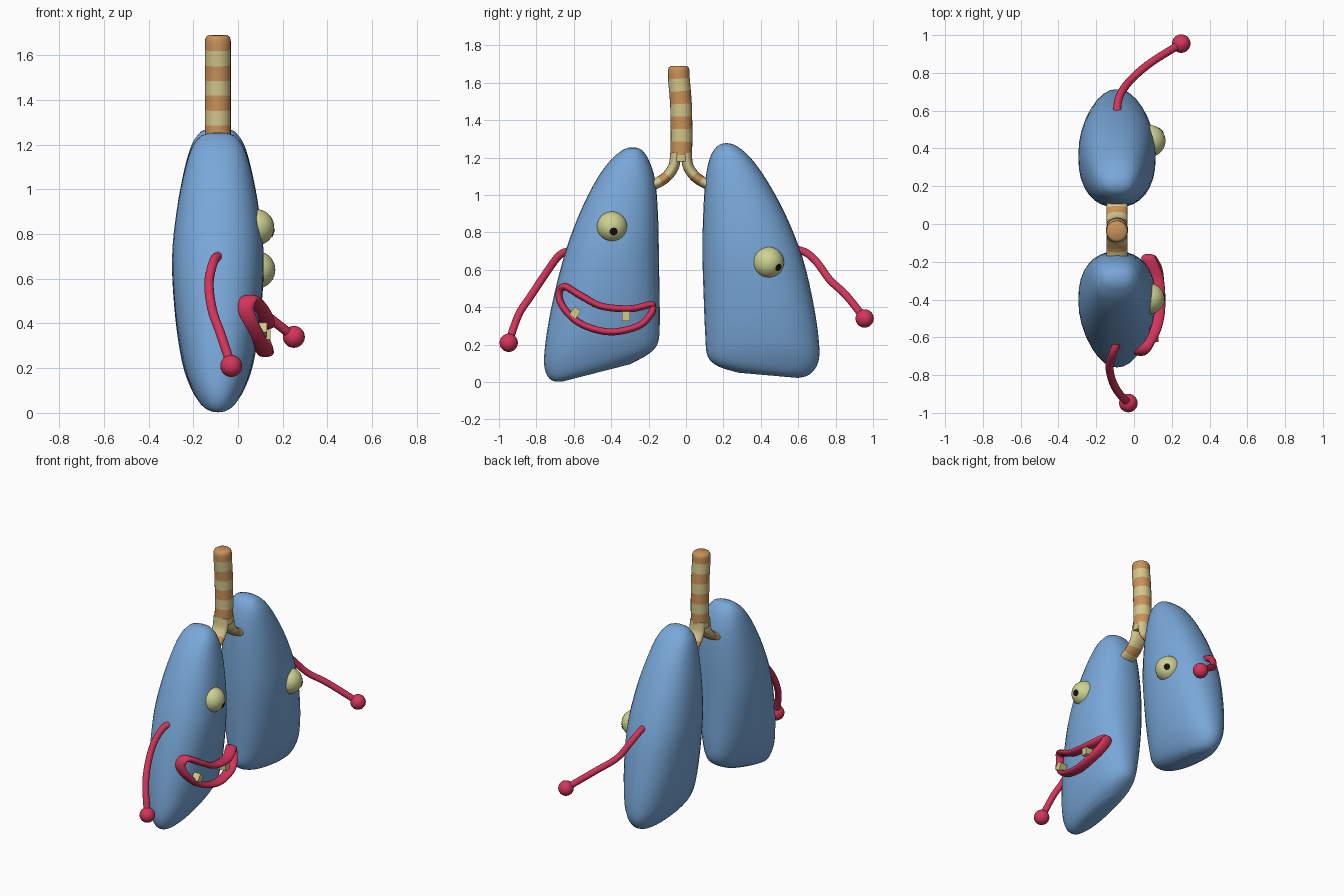
import bpy, bmesh, math
from mathutils import Vector, Matrix

if "Cube" in bpy.data.objects:
    bpy.data.objects.remove(bpy.data.objects["Cube"])

CX = -0.09  # shared centre of the lungs and windpipe in x


def mat(name, rgb):
    m = bpy.data.materials.new(name)
    m.diffuse_color = (*rgb, 1)
    m.use_nodes = True
    m.node_tree.nodes["Principled BSDF"].inputs["Base Color"].default_value = m.diffuse_color
    return m


BLUE = mat("lung blue", (0.19, 0.39, 0.69))
RED = mat("crimson", (0.66, 0.035, 0.105))
EYE = mat("pale yellow green", (0.62, 0.65, 0.29))
CREAM = mat("cream", (0.65, 0.56, 0.26))
BROWN = mat("tan brown", (0.58, 0.29, 0.10))
TOOTH = mat("tooth yellow", (0.66, 0.60, 0.25))
BLACK = mat("black", (0.006, 0.006, 0.006))


def finish(name, bm, mats, angle=50):
    bmesh.ops.recalc_face_normals(bm, faces=bm.faces)
    me = bpy.data.meshes.new(name)
    bm.to_mesh(me)
    bm.free()
    for m in mats:
        me.materials.append(m)
    ob = bpy.data.objects.new(name, me)
    bpy.context.collection.objects.link(ob)
    bpy.ops.object.select_all(action='DESELECT')
    ob.select_set(True)
    bpy.context.view_layer.objects.active = ob
    bpy.ops.object.shade_smooth_by_angle(angle=math.radians(angle))
    return ob


def spline(pts, n, closed=False):
    """Catmull-Rom points, n steps per span."""
    pts = [Vector(p) for p in pts]
    k = len(pts)
    at = (lambda i: pts[i % k]) if closed else (lambda i: pts[min(max(i, 0), k - 1)])
    out = []
    for i in range(k if closed else k - 1):
        a, b, c, d = (at(i + j) for j in (-1, 0, 1, 2))
        for s in range(n):
            t = s / n
            out.append(0.5 * (2 * b + (c - a) * t + (2 * a - 5 * b + 4 * c - d) * t * t
                              + (3 * b - a - 3 * c + d) * t ** 3))
    if not closed:
        out.append(pts[-1])
    return out


def skin(bm, rings, closed=False):
    """Quads between successive rings, returning one face list per span."""
    vs = [[bm.verts.new(p) for p in r] for r in rings]
    n, spans = len(vs[0]), []
    for i in range(len(vs) if closed else len(vs) - 1):
        a, b = vs[i], vs[(i + 1) % len(vs)]
        spans.append([bm.faces.new((a[j], a[(j + 1) % n], b[(j + 1) % n], b[j]))
                      for j in range(n)])
    if not closed:
        spans[0].append(bm.faces.new(vs[0]))
        spans[-1].append(bm.faces.new(vs[-1]))
    return spans


def tube(name, pts, rx, rn, mats, steps=6, closed=False, sides=16, band=None, scale=None):
    """Elliptical tube: rx across x, rn across the path normal."""
    path = spline(pts, steps, closed)
    k, rings = len(path), []
    for i, p in enumerate(path):
        if closed:
            t = path[(i + 1) % k] - path[i - 1]
        else:
            t = path[min(i + 1, k - 1)] - path[max(i - 1, 0)]
        t.normalize()
        u = (Vector((1, 0, 0)) - t * t.x).normalized()
        w = t.cross(u)
        s = scale(i, k) if scale else 1
        rings.append([p + s * (u * rx * math.cos(a) + w * rn * math.sin(a))
                      for a in (math.tau * j / sides for j in range(sides))])
    bm = bmesh.new()
    for i, faces in enumerate(skin(bm, rings, closed)):
        for f in faces:
            f.material_index = band(i // steps) if band else 0
    return finish(name, bm, mats)


def ball(name, centre, r, m):
    bm = bmesh.new()
    bmesh.ops.create_uvsphere(bm, u_segments=28, v_segments=18, radius=r,
                              matrix=Matrix.Translation(centre))
    return finish(name, bm, [m])


# Lungs: slanted rounded rings of (outer y, z, inner y, z, half depth)
def lung(name, rows, tip):
    rings = []
    rows = spline([Vector(r) for r in rows], 4)
    for yo, zo, yi, zi, h in rows:
        ring = []
        for j in range(32):
            a = math.tau * j / 32
            c, s = (math.copysign(abs(v) ** 0.88, v) for v in (math.cos(a), math.sin(a)))
            ring.append(Vector((CX + h * s, (yo + yi) / 2 + (yo - yi) / 2 * c,
                                (zo + zi) / 2 + (zo - zi) / 2 * c)))
        rings.append(ring)
    top = Vector((CX, *tip))
    last = rings[-1]
    rings += [[p.lerp(top, f) + Vector((0, 0, g)) for p in last]
              for f, g in ((0.45, 0.005), (0.9, 0.001))]
    bm = bmesh.new()
    skin(bm, rings)
    return finish(name, bm, [BLUE], 75)


lung("left_lung", [
    (-.66, .003, -.30, .095, .05), (-.72, .01, -.20, .15, .09),
    (-.755, .07, -.15, .21, .125), (-.755, .18, -.14, .32, .16),
    (-.72, .40, -.142, .48, .19), (-.65, .68, -.145, .70, .205),
    (-.57, .90, -.15, .90, .185), (-.48, 1.08, -.165, 1.08, .15),
    (-.40, 1.19, -.20, 1.19, .115), (-.34, 1.24, -.235, 1.24, .075)], (-.285, 1.255))
lung("right_lung", [
    (.60, .022, .28, .05, .05), (.66, .04, .17, .085, .09),
    (.705, .10, .115, .14, .125), (.712, .20, .103, .25, .16),
    (.685, .40, .095, .44, .19), (.625, .66, .088, .68, .205),
    (.53, .90, .092, .90, .185), (.425, 1.09, .105, 1.09, .15),
    (.34, 1.205, .13, 1.205, .115), (.275, 1.26, .165, 1.26, .075)], (.215, 1.278))

# Windpipe with alternating bands and a rounded top
tube("windpipe", [(CX, y, z) for y, z in (
    (-.04, 1.69), (-.038, 1.622), (-.032, 1.555), (-.027, 1.487), (-.025, 1.42),
    (-.024, 1.352), (-.024, 1.285), (-.026, 1.215), (-.027, 1.18))],
    .058, .058, [BROWN, CREAM], sides=24, band=lambda i: i % 2,
    scale=lambda i, k: (0.72, 0.90, 0.98)[i] if i < 3 else 1)

# Two flattened branches into the lungs
for side, name in ((-1, "left_bronchus"), (1, "right_bronchus")):
    tube(name, [(CX, -.027 + side * d, z) for d, z in (
        (.028, 1.225), (.038, 1.155), (.070, 1.105), (.108, 1.075), (.15, 1.055), (.19, 1.04))],
        .055, .029, [CREAM, BROWN], sides=20, band=lambda i: (0, 0, 1, 0, 1)[i])

# Eyes with thin pupil caps lying on the eyeball
for name, c, r, dy, dz, pr in (("left_eye", (.08, -.395, .83), .082, .008, -.025, .022),
                               ("right_eye", (.083, .44, .64), .084, .054, -.027, .021)):
    c = Vector(c)
    ball(name, c, r, EYE)
    d = Vector((math.sqrt(r * r - dy * dy - dz * dz), dy, dz)).normalized()
    rot = d.to_track_quat('Z', 'Y')
    R = r + .003
    bm = bmesh.new()
    skin(bm, [[c + rot @ Vector((q * math.cos(a), q * math.sin(a), math.sqrt(R * R - q * q)))
               for a in (math.tau * j / 16 for j in range(16))] for q in (pr, pr * .6, pr * .2)])
    finish(name.replace("eye", "pupil"), bm, [BLACK])

# Arms and round hands
arms = {
    "left": [(-.09, -.63, .70), (-.11, -.68, .675), (-.13, -.75, .58), (-.115, -.83, .46),
             (-.08, -.895, .36), (-.03, -.948, .21)],
    "right": [(-.09, .59, .71), (-.085, .645, .69), (-.065, .70, .64), (-.01, .77, .545),
              (.09, .855, .465), (.25, .955, .34)]}
for side, pts in arms.items():
    tube(side + "_arm", pts, .021, .021, [RED], sides=14)
    ball(side + "_hand", pts[-1], .049, RED)

# Mouth: closed lip band wrapped around the lung
tube("lips", [(.055, -.65, .510), (.035, -.68, .465), (.06, -.65, .39), (.10, -.56, .31),
              (.122, -.41, .268), (.118, -.26, .297), (.09, -.19, .36), (.075, -.178, .405),
              (.085, -.20, .412), (.122, -.30, .392), (.128, -.45, .405), (.105, -.56, .46)],
     .037, .019, [RED], closed=True, sides=14)

# Teeth
for name, loc, size, turn in (("left_tooth", (.105, -.593, .37), (.05, .042, .052), -35),
                              ("right_tooth", (.12, -.32, .36), (.05, .042, .065), 0)):
    bm = bmesh.new()
    bmesh.ops.create_cube(bm, size=1, matrix=Matrix.Translation(loc)
                          @ Matrix.Rotation(math.radians(turn), 4, 'X')
                          @ Matrix.Diagonal((*size, 1)))
    finish(name, bm, [TOOTH], 30)
